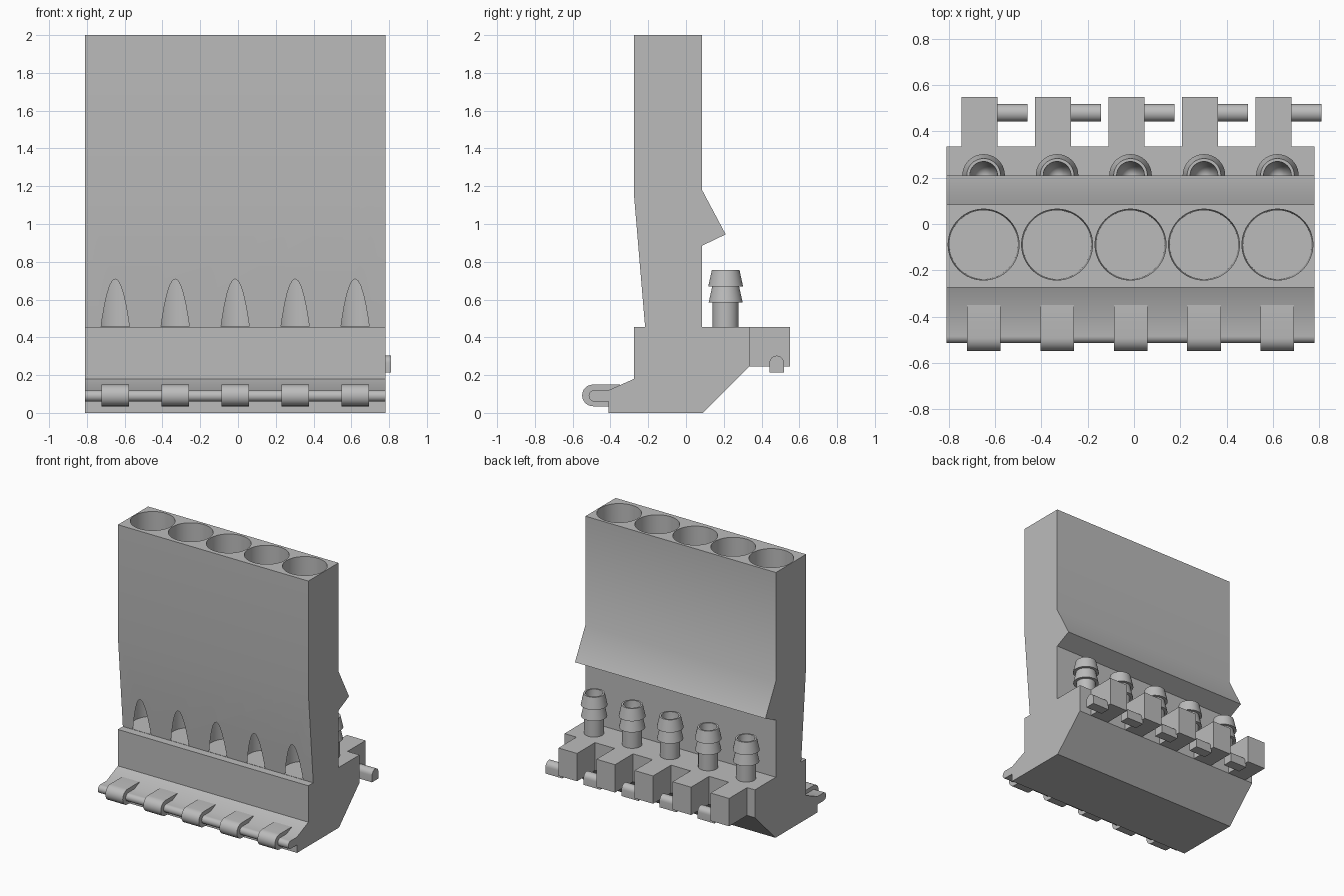
import bpy, bmesh, math

if "Cube" in bpy.data.objects:
    bpy.data.objects.remove(bpy.data.objects["Cube"], do_unlink=True)

# Single grey plastic
grey = bpy.data.materials.new("plastic_grey")
grey.use_nodes = True
COLOUR = (0.5, 0.5, 0.5, 1)
grey.diffuse_color = COLOUR
grey.node_tree.nodes["Principled BSDF"].inputs["Base Color"].default_value = COLOUR

PITCH = 0.3175
CENTRES = [-0.015 + PITCH * i for i in range(-2, 3)]
X0, X1 = -0.81, 0.78


def finish(name, bm):
    bmesh.ops.recalc_face_normals(bm, faces=bm.faces)
    mesh = bpy.data.meshes.new(name)
    bm.to_mesh(mesh)
    bm.free()
    mesh.materials.append(grey)
    obj = bpy.data.objects.new(name, mesh)
    bpy.context.collection.objects.link(obj)
    return obj


def smooth(obj):
    bpy.ops.object.select_all(action="DESELECT")
    obj.select_set(True)
    bpy.context.view_layer.objects.active = obj
    bpy.ops.object.shade_smooth_by_angle(angle=math.radians(30))


def extrude(name, profile, x0, x1):
    """Sweep a (y, z) outline along x."""
    bm = bmesh.new()
    face = bm.faces.new([bm.verts.new((x0, y, z)) for y, z in profile])
    out = bmesh.ops.extrude_face_region(bm, geom=[face])
    moved = [v for v in out["geom"] if isinstance(v, bmesh.types.BMVert)]
    bmesh.ops.translate(bm, verts=moved, vec=(x1 - x0, 0, 0))
    return finish(name, bm)


def lathe(name, profile, x, y, steps=40):
    """Spin an (r, z) outline around a vertical axis."""
    bm = bmesh.new()
    verts = [bm.verts.new((x + r, y, z)) for r, z in profile]
    edges = [bm.edges.new(pair) for pair in zip(verts, verts[1:])]
    bmesh.ops.spin(bm, geom=verts + edges, cent=(x, y, 0), axis=(0, 0, 1),
                   angle=math.tau, steps=steps)
    bmesh.ops.remove_doubles(bm, verts=bm.verts, dist=0.0002)
    return finish(name, bm)


def arc(cy, cz, r, start, end, n=12):
    angles = [math.radians(start + (end - start) * i / n) for i in range(n + 1)]
    return [(cy + r * math.cos(a), cz + r * math.sin(a)) for a in angles]


# Main housing with rear ridge, rear shelf and rounded front lip
outline = [(-0.275, 2), (0.085, 2), (0.085, 1.18), (0.21, 0.945), (0.085, 0.885),
           (0.085, 0.455), (0.335, 0.455), (0.335, 0.245), (0.09, 0), (-0.41, 0),
           (-0.41, 0.06)]
outline += arc(-0.485, 0.09, 0.03, 270, 90)
outline += [(-0.41, 0.12), (-0.275, 0.18), (-0.275, 0.455), (-0.2165, 0.455),
            (-0.275, 1.15)]
housing = extrude("housing", outline, X0, X1)

# Five tapered bores that break through the sloping front
for x in CENTRES:
    cutter = lathe("bore_cutter", [(0, 0.457), (0.148, 0.457), (0.1535, 2.05), (0, 2.05)],
                   x, -0.089, 64)
    cutter.hide_render = True
    mod = housing.modifiers.new("bore", "BOOLEAN")
    mod.operation, mod.solver, mod.object = "DIFFERENCE", "EXACT", cutter
    bpy.context.view_layer.objects.active = housing
    bpy.ops.object.modifier_apply(modifier=mod.name)
    bpy.data.objects.remove(cutter, do_unlink=True)
smooth(housing)

for i, x in enumerate(CENTRES, 1):
    # Rounded hinge knuckle on the front lip
    knuckle = [(-0.35, 0.15), *arc(-0.4925, 0.0925, 0.0575, 90, 270), (-0.35, 0.035)]
    smooth(extrude(f"knuckle_{i}", knuckle, x - 0.0725, x + 0.0725))

    # Barbed hose fitting with a tapering hole
    barb = [(0.0685, 0.44), (0.0685, 0.585), (0.09, 0.585), (0.071, 0.67),
            (0.092, 0.67), (0.073, 0.757), (0.06, 0.757), (0.052, 0.6), (0, 0.46)]
    smooth(lathe(f"hose_barb_{i}", barb, x, 0.21))

    # Rear tab with an arched pin on its side
    tab = [(0.32, 0.245), (0.55, 0.245), (0.55, 0.455), (0.32, 0.455)]
    extrude(f"rear_tab_{i}", tab, x - 0.095, x + 0.06)
    pin = [(0.442, 0.215), (0.518, 0.215), *arc(0.48, 0.265, 0.038, 0, 180)]
    smooth(extrude(f"side_pin_{i}", pin, x + 0.05, x + 0.19))
